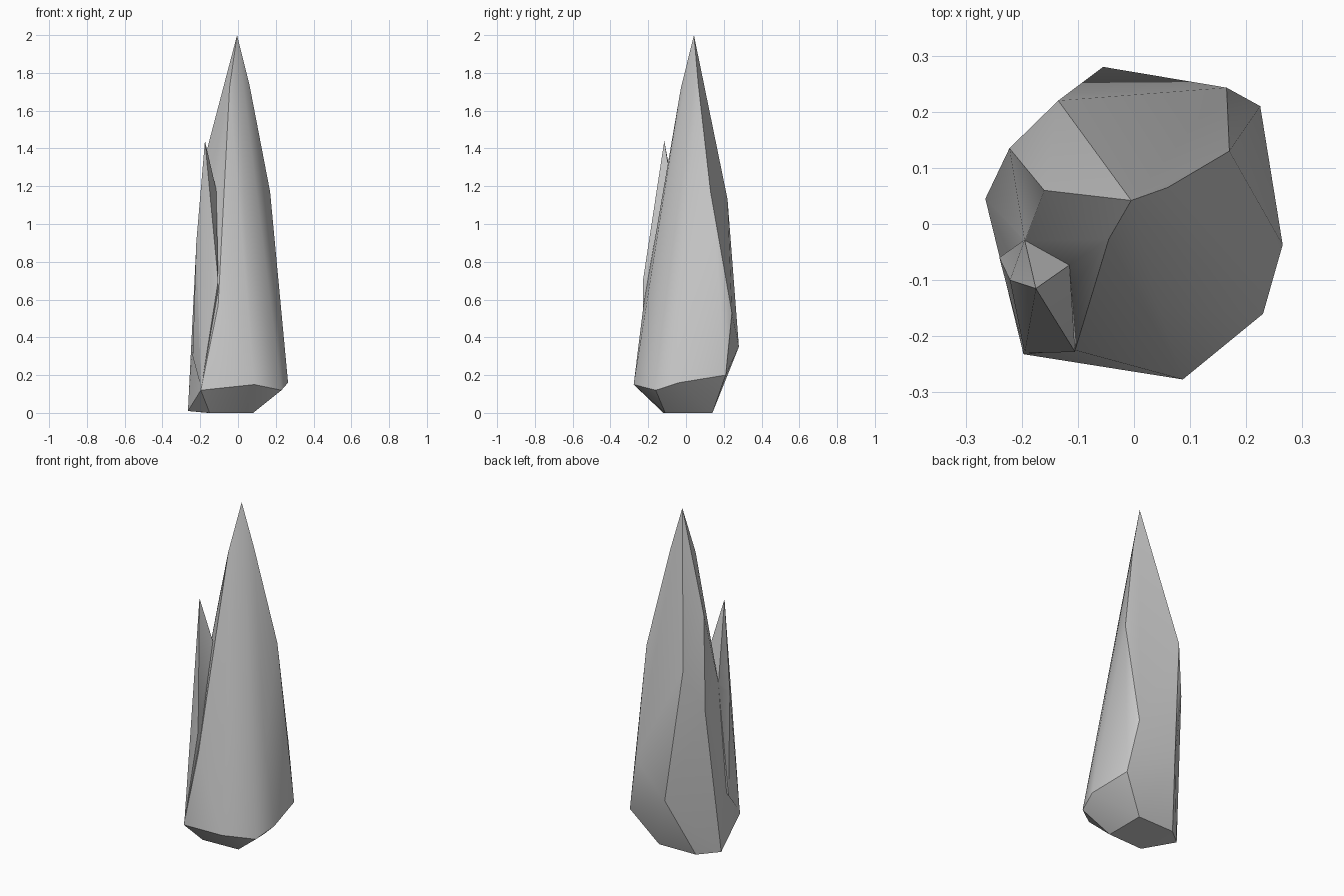
import bpy, bmesh, math

if "Cube" in bpy.data.objects:
    bpy.data.objects.remove(bpy.data.objects["Cube"])


def shard(name, points):
    """Faceted crystal: convex hull around a few corner points."""
    bm = bmesh.new()
    for p in points:
        bm.verts.new(p)
    res = bmesh.ops.convex_hull(bm, input=bm.verts[:])
    loose = [v for v in bm.verts if not v.link_faces]
    bmesh.ops.delete(bm, geom=loose, context='VERTS')
    bmesh.ops.recalc_face_normals(bm, faces=bm.faces[:])
    me = bpy.data.meshes.new(name)
    bm.to_mesh(me)
    bm.free()
    ob = bpy.data.objects.new(name, me)
    bpy.context.collection.objects.link(ob)
    return ob


# Main spire: base, belly, shoulders, tip
spire = shard("rock_spire", [
    (0.08, -0.11, 0), (-0.15, -0.12, 0), (0.08, 0.14, 0), (-0.16, 0.135, 0),
    (-0.265, 0.045, 0.01), (-0.197, -0.232, 0.12), (0.087, -0.277, 0.15),
    (0.23, -0.16, 0.12), (0.265, -0.037, 0.16), (0.225, 0.21, 0.2),
    (-0.055, 0.28, 0.35), (0.165, 0.243, 0.53), (0.207, -0.04, 0.6),
    (-0.105, -0.225, 0.57), (-0.222, 0.135, 0.87), (0.045, -0.15, 0.91),
    (-0.195, -0.03, 0.97), (-0.135, 0.22, 1.13), (0.17, 0.13, 1.17),
    (-0.16, 0.06, 1.41), (-0.045, -0.027, 1.72), (0.06, 0.065, 1.74),
    (-0.005, 0.042, 2.0),
])

# Side spike growing along the front left
spike = shard("side_spike", [
    (-0.195, -0.23, 0.13), (-0.105, -0.228, 0.7), (-0.24, -0.06, 0.3),
    (-0.221, -0.1, 0.9), (-0.195, -0.028, 0.97), (-0.115, -0.073, 1.18),
    (-0.11, -0.06, 0.85), (-0.10, -0.10, 0.4), (-0.175, -0.115, 1.44),
])

# Fuse the spike into the spire
mod = spire.modifiers.new("fuse", 'BOOLEAN')
mod.operation = 'UNION'
mod.solver = 'EXACT'
mod.object = spike
bpy.context.view_layer.objects.active = spire
spire.select_set(True)
bpy.ops.object.modifier_apply(modifier=mod.name)
bpy.data.objects.remove(spike)

# Soft facets with crisp ridges
bpy.ops.object.shade_smooth_by_angle(angle=math.radians(30))
